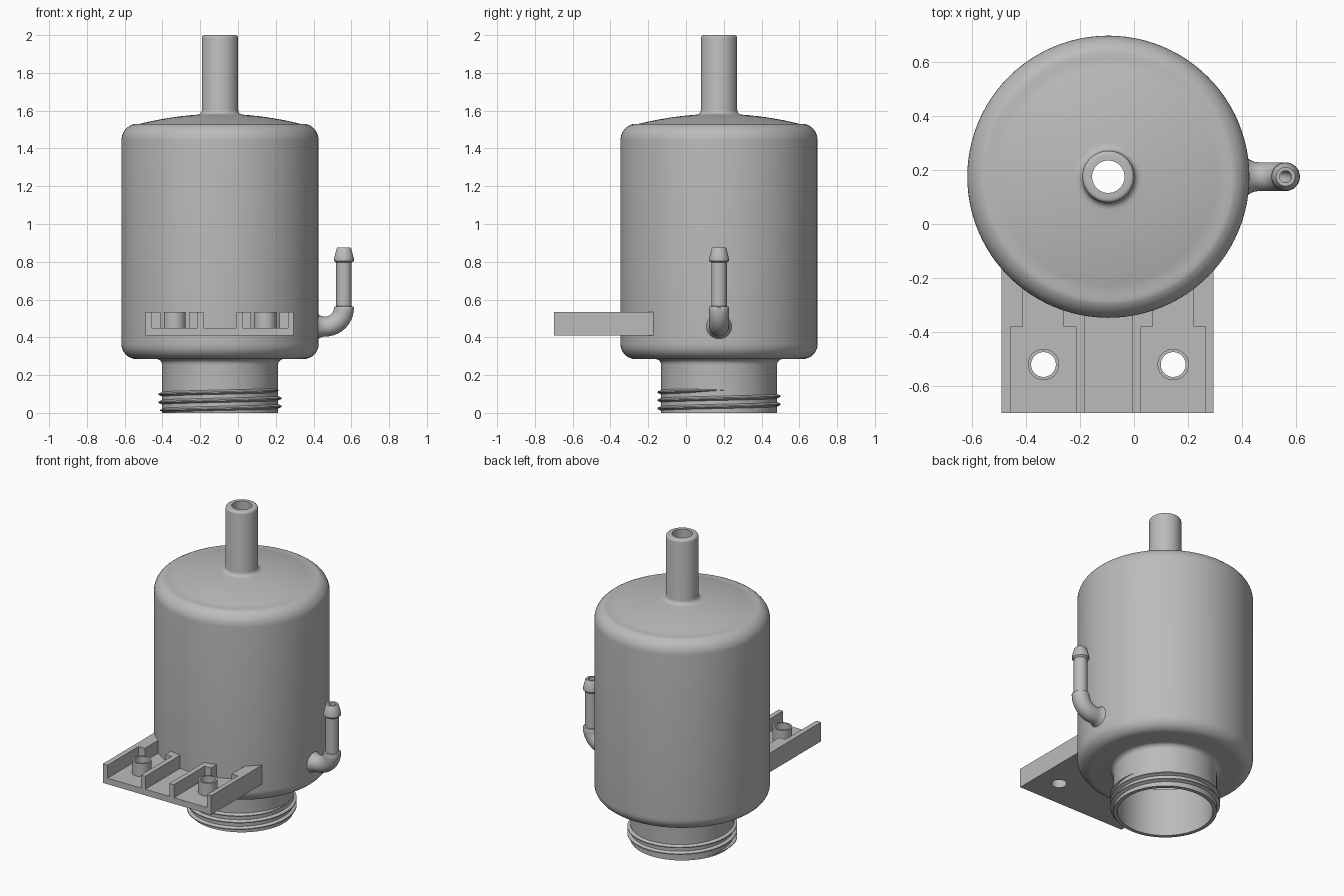
import bpy, bmesh
from math import sin, cos, pi, radians
from mathutils import Vector

cube = bpy.data.objects.get("Cube")
if cube:
    bpy.data.objects.remove(cube, do_unlink=True)

CX, CY = -0.095, 0.175          # axis of the vessel
GREY = (0.5, 0.5, 0.5, 1)
mat = bpy.data.materials.new("plain grey")
mat.use_nodes = True
mat.diffuse_color = GREY
mat.node_tree.nodes["Principled BSDF"].inputs["Base Color"].default_value = GREY


def finish(name, bm, smooth=True):
    bmesh.ops.recalc_face_normals(bm, faces=bm.faces)
    mesh = bpy.data.meshes.new(name)
    bm.to_mesh(mesh)
    bm.free()
    mesh.materials.append(mat)
    for p in mesh.polygons:
        p.use_smooth = smooth
    if smooth:
        mesh.set_sharp_from_angle(angle=radians(35))
    ob = bpy.data.objects.new(name, mesh)
    bpy.context.collection.objects.link(ob)
    return ob


def skin(bm, rings, close_loop=False, caps=False):
    """Join successive rings of points with quads."""
    vs = [[bm.verts.new(p) for p in ring] for ring in rings]
    n = len(vs[0])
    pairs = list(zip(vs, vs[1:]))
    if close_loop:
        pairs.append((vs[-1], vs[0]))
    for a, b in pairs:
        for i in range(n):
            j = (i + 1) % n
            bm.faces.new((a[i], a[j], b[j], b[i]))
    if caps:
        bm.faces.new(vs[0])
        bm.faces.new(vs[-1])


def lathe(name, profile, x, y, seg):
    """Revolve a closed (radius, height) outline about a vertical axis."""
    turn = [2 * pi * i / seg for i in range(seg)]
    bm = bmesh.new()
    skin(bm, [[(x + r * cos(a), y + r * sin(a), z) for a in turn] for r, z in profile], True)
    return finish(name, bm)


def arc(r, z, rad, start, end, n=8):
    angles = [radians(start + (end - start) * i / n) for i in range(n + 1)]
    return [(r + rad * cos(a), z + rad * sin(a)) for a in angles]


def dome(top, r0, r1, n=8):
    radii = [r0 + (r1 - r0) * i / n for i in range(n + 1)]
    return [(r, top - r * r / 3.44) for r in radii]


# Hollow vessel: neck, rounded shoulder, domed lid and outlet tube in one outline
outline = [(0.283, 0), (0.307, 0)]
outline += arc(0.337, 0.255, 0.03, 180, 90, 5)
outline += arc(0.442, 0.365, 0.08, -90, 0)
outline += arc(0.432, 1.443, 0.09, 0, 72)
outline += dome(1.583, 0.44, 0.125)
outline += arc(0.121, 1.604, 0.025, 270, 180, 4)
outline += arc(0.081, 1.985, 0.015, 0, 90, 4)
outline += [(0.06, 2.0), (0.06, 1.545)]
outline += dome(1.545, 0.1, 0.42)
outline += arc(0.42, 1.425, 0.07, 72, 0, 5)
outline += arc(0.42, 0.385, 0.07, 0, -90, 5)
outline += [(0.283, 0.315)]
lathe("vessel_body", outline, CX, CY, 96)

# Screw thread around the neck, tapered at both ends
TURNS, STEPS, PITCH = 2.6, 170, 0.043
rings = []
for i in range(STEPS + 1):
    t = i / STEPS
    a = 0.2 - (1 - t) * TURNS * 2 * pi
    z = 0.014 + t * TURNS * PITCH - 0.004
    size = max(0.1, min(1, t * 20, (1 - t) * 20))
    section = [(0.302, -0.014), (0.307 + 0.019 * size, -0.003),
               (0.307 + 0.019 * size, 0.003), (0.302, 0.014)]
    rings.append([(CX + r * cos(a), CY + r * sin(a), max(0, z + dz * size)) for r, dz in section])
bm = bmesh.new()
skin(bm, rings, caps=True)
finish("neck_thread", bm)

# Side spout: hollow elbow rising to a barbed tip
PX, PZ, BEND = 0.561, 0.457, 0.1
path = [(0.415, PZ, 0, 0.072), (0.43, PZ, 0, 0.062), (0.445, PZ, 0, 0.055)]
for i in range(11):
    a = pi / 2 * i / 10
    path.append((PX - BEND + BEND * sin(a), PZ + BEND - BEND * cos(a), a, 0.053))
path += [(PX, z, pi / 2, r) for z, r in
         ((0.562, 0.05), (0.565, 0.041), (0.795, 0.041), (0.805, 0.052),
          (0.818, 0.052), (0.872, 0.038), (0.875, 0.035), (0.875, 0.022))]
path += [(x, z, a, 0.022) for x, z, a, r in reversed(path[:14])]
rings = []
for x, z, a, r in path:
    side, up = Vector((0, 1, 0)), Vector((-sin(a), 0, cos(a)))
    rings.append([Vector((x, CY, z)) + r * (side * cos(t) + up * sin(t))
                  for t in (2 * pi * k / 32 for k in range(32))])
bm = bmesh.new()
skin(bm, rings, True)
finish("side_spout", bm)


# Mounting bracket: a block with pockets, screw holes and the vessel cut away
def box(name, x0, x1, y0, y1, z0, z1):
    bm = bmesh.new()
    skin(bm, [[(x0, y0, z), (x1, y0, z), (x1, y1, z), (x0, y1, z)] for z in (z0, z1)], caps=True)
    return finish(name, bm, False)


def cylinder(name, x, y, r, seg):
    bm = bmesh.new()
    turn = [2 * pi * i / seg for i in range(seg)]
    skin(bm, [[(x + r * cos(a), y + r * sin(a), z) for a in turn] for z in (0.3, 0.7)], caps=True)
    return finish(name, bm, False)


FLOOR, TOP, SCREW_Y, STEP_Y = 0.45, 0.535, -0.52, -0.38
bracket = box("mounting_bracket", -0.49, 0.295, -0.70, -0.05, 0.41, TOP)
cutters = [cylinder("cut_vessel", CX, CY, 0.515, 96),
           box("cut_middle", -0.182, -0.008, -0.8, 0, FLOOR, 0.7)]
for s in (-1, 1):
    cx = CX + s * 0.24
    cutters.append(box("cut_pocket", cx - 0.12, cx + 0.12, -0.8, STEP_Y, FLOOR, 0.7))
    cutters.append(box("cut_channel", cx - 0.075, cx + 0.075, STEP_Y - 0.05, 0, FLOOR, 0.7))
    cutters.append(cylinder("cut_hole", cx, SCREW_Y, 0.046, 32))
    # Raised collar around each screw hole
    lathe("screw_collar", [(0.046, FLOOR - 0.01), (0.058, FLOOR - 0.01),
                           (0.058, TOP), (0.046, TOP)], cx, SCREW_Y, 32)
for c in cutters:
    mod = bracket.modifiers.new(c.name, "BOOLEAN")
    mod.operation, mod.solver, mod.object = "DIFFERENCE", "EXACT", c
cut = bpy.data.meshes.new_from_object(
    bracket.evaluated_get(bpy.context.evaluated_depsgraph_get()))
bracket.modifiers.clear()
bracket.data = cut
for c in cutters:
    bpy.data.objects.remove(c, do_unlink=True)
